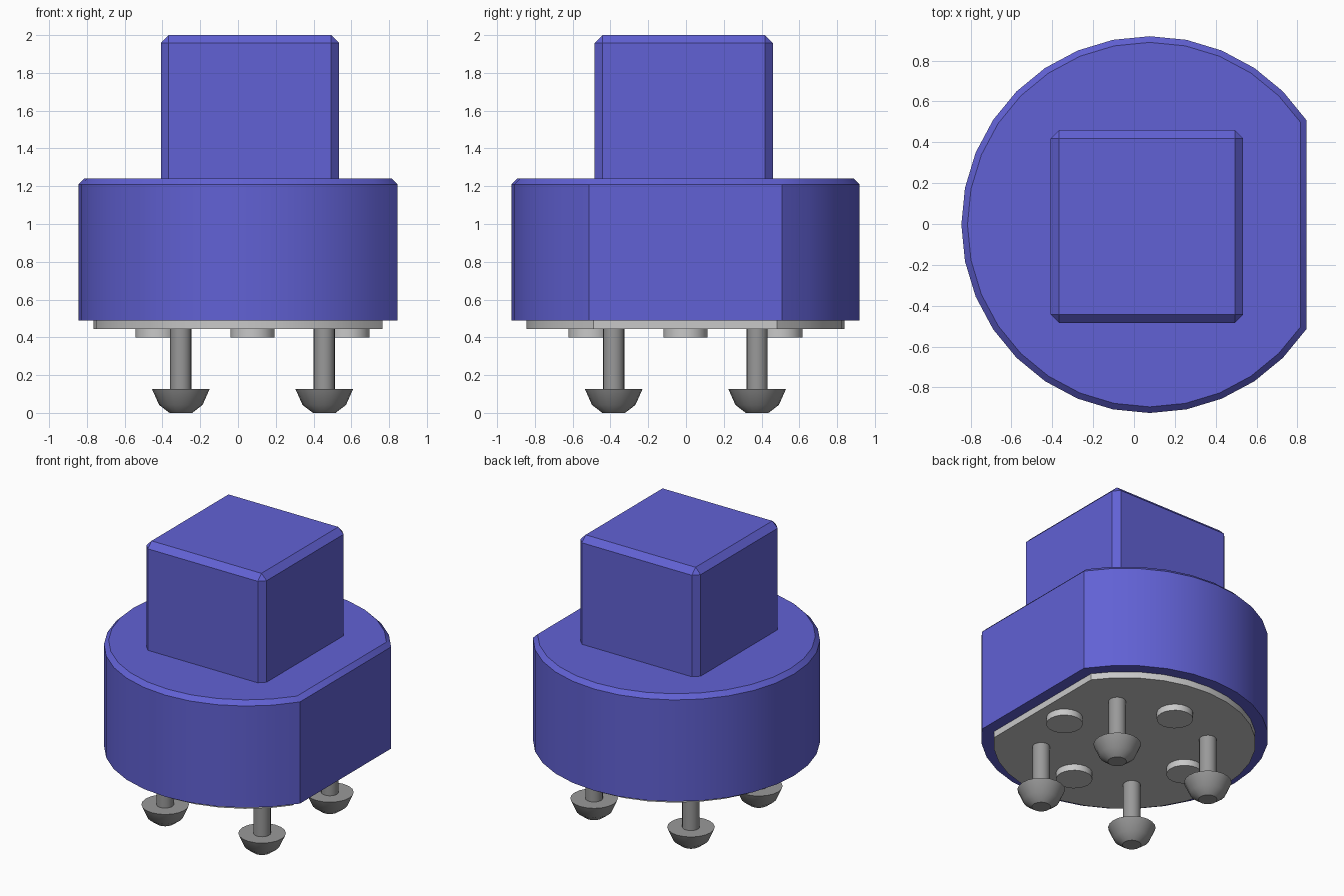
import bpy, bmesh, math

if "Cube" in bpy.data.objects:
    bpy.data.objects.remove(bpy.data.objects["Cube"], do_unlink=True)

CX, CY = 0.077, -0.003      # axis of the round body
RADIUS, FLAT = 0.922, 0.768  # body radius, distance of the flat side from the axis


def make_material(name, color):
    mat = bpy.data.materials.new(name)
    mat.use_nodes = True
    mat.diffuse_color = color
    mat.node_tree.nodes["Principled BSDF"].inputs["Base Color"].default_value = color
    return mat


BLUE = make_material("blue plastic", (0.12, 0.12, 0.66, 1))
LIGHT = make_material("light grey", (0.58, 0.58, 0.58, 1))
STEEL = make_material("mid grey metal", (0.32, 0.32, 0.32, 1))


def finish(bm, name, mat, location=(0, 0, 0)):
    bmesh.ops.recalc_face_normals(bm, faces=bm.faces)
    mesh = bpy.data.meshes.new(name)
    bm.to_mesh(mesh)
    bm.free()
    mesh.materials.append(mat)
    obj = bpy.data.objects.new(name, mesh)
    obj.location = location
    bpy.context.collection.objects.link(obj)
    bpy.ops.object.select_all(action="DESELECT")
    obj.select_set(True)
    bpy.context.view_layer.objects.active = obj
    bpy.ops.object.shade_smooth_by_angle(angle=math.radians(30))
    return obj


def loft(name, rings, mat, location):
    """Join stacked rings of equal point count and cap both ends."""
    bm = bmesh.new()
    loops = [[bm.verts.new(p) for p in ring] for ring in rings]
    n = len(loops[0])
    for low, high in zip(loops, loops[1:]):
        for i in range(n):
            j = (i + 1) % n
            bm.faces.new((low[i], low[j], high[j], high[i]))
    bm.faces.new(loops[0])
    bm.faces.new(loops[-1])
    return finish(bm, name, mat, location)


def d_ring(inset, z):
    """Circle of 32 steps with one side cut flat, moved inward by inset."""
    r, x = RADIUS - inset, FLAT - inset
    y = math.sqrt(r * r - x * x)
    arc = [(r * math.cos(a), r * math.sin(a), z)
           for a in (math.tau * k / 32 for k in range(4, 29))]
    return [(x, y, z)] + arc + [(x, -y, z)]


def turned(name, profile, mat, location, sides=20):
    """Solid of revolution from (radius, z) points."""
    rings = [[(r * math.cos(math.tau * k / sides), r * math.sin(math.tau * k / sides), z)
              for k in range(sides)] for r, z in profile]
    return loft(name, rings, mat, location)


# Round body with a chamfered top rim, and the plate under it
loft("body", [d_ring(0, 0.49), d_ring(0, 1.21), d_ring(0.03, 1.24)], BLUE, (CX, CY, 0))
loft("base_plate", [d_ring(0.08, 0.445), d_ring(0.08, 0.495)], LIGHT, (CX, CY, 0))

# Chamfered block on top, sunk into the body
bm = bmesh.new()
bmesh.ops.create_cube(bm, size=0.943)
bmesh.ops.bevel(bm, geom=bm.edges[:], offset=0.041, segments=1, affect="EDGES")
finish(bm, "top_block", BLUE, (0.063, -0.012, 2 - 0.943 / 2))

# Four spacer discs on the axes and four pins with button heads on the diagonals
disc_profile = [(0.117, 0.40), (0.117, 0.45)]
pin_profile = [(0.06, 0), (0.115, 0.042), (0.153, 0.127), (0.056, 0.127), (0.056, 0.45)]
for i in range(4):
    a = math.tau * i / 4
    x, y = CX + 0.503 * math.cos(a), CY + 0.503 * math.sin(a)
    turned(f"spacer_disc_{i + 1}", disc_profile, LIGHT, (x, y, 0))
    a += math.pi / 4
    x, y = CX + 0.537 * math.cos(a), CY + 0.537 * math.sin(a)
    turned(f"pin_{i + 1}", pin_profile, STEEL, (x, y, 0))
